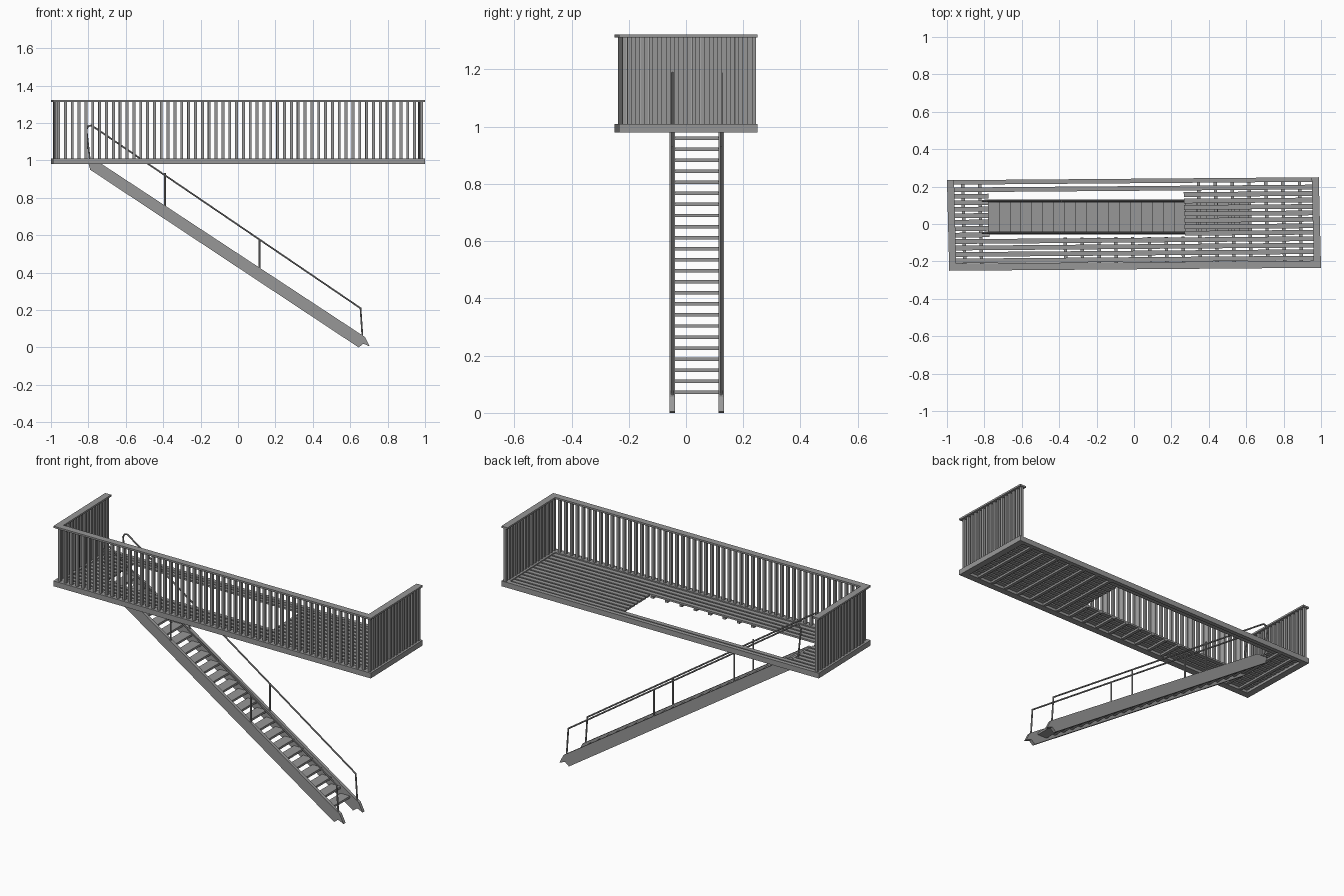
import bpy
import bmesh
from mathutils import Matrix, Vector

cube = bpy.data.objects.get("Cube")
if cube:
    bpy.data.objects.remove(cube, do_unlink=True)

steel = bpy.data.materials.new("grey steel")
steel.use_nodes = True
GREY = (0.31, 0.31, 0.31, 1)
steel.diffuse_color = GREY
steel.node_tree.nodes["Principled BSDF"].inputs["Base Color"].default_value = GREY

# The gallery is slightly skewed in plan
SKEW = Matrix(((1, -0.025, 0, 0), (0.008, 1, 0, 0), (0, 0, 1, 0), (0, 0, 0, 1)))


def finish(name, bm, matrix=None):
    if matrix:
        bm.transform(matrix)
    bmesh.ops.recalc_face_normals(bm, faces=bm.faces)
    mesh = bpy.data.meshes.new(name)
    bm.to_mesh(mesh)
    bm.free()
    mesh.materials.append(steel)
    obj = bpy.data.objects.new(name, mesh)
    bpy.context.collection.objects.link(obj)
    return obj


def boxes(name, spans, matrix=None):
    """One object from (x0, x1, y0, y1, z0, z1) boxes."""
    bm = bmesh.new()
    for x0, x1, y0, y1, z0, z1 in spans:
        place = Matrix.Translation(((x0 + x1) / 2, (y0 + y1) / 2, (z0 + z1) / 2))
        size = Matrix.Diagonal((x1 - x0, y1 - y0, z1 - z0, 1))
        bmesh.ops.create_cube(bm, size=1, matrix=place @ size)
    return finish(name, bm, matrix)


def spread(start, end, count):
    return [start + (end - start) * i / (count - 1) for i in range(count)]


# Gallery frame and handrail share a footprint; the back has no handrail
END, SIDE, RAIL = 0.994, 0.242, 0.038
front = (-END, END, -SIDE, -SIDE + RAIL)
left = (END - RAIL, END, -SIDE + RAIL, SIDE)
right = (-END, -END + RAIL, -SIDE + RAIL, SIDE)
back = (-END + RAIL, END - RAIL, SIDE - 0.024, SIDE)
boxes("gallery_frame", [s + (0.98, 1.01) for s in (front, left, right, back)], SKEW)
boxes("gallery_handrail", [s + (1.312, 1.322) for s in (front, left, right)], SKEW)

# Balusters
H = 0.0075
posts = [(x, -SIDE + RAIL / 2) for x in spread(-0.965, 0.975, 54)]
for x in (-END + RAIL / 2, END - RAIL / 2):
    posts += [(x, y) for y in spread(-0.19, 0.23, 15)]
boxes("balusters", [(x - H, x + H, y - H, y + H, 1.005, 1.314) for x, y in posts], SKEW)

# Deck planks, interrupted by the stair opening
HOLE_X0, HOLE_X1 = -0.775, 0.27
planks = []
for y in spread(-0.19, 0.19, 12):
    split = -0.07 < y < 0.17
    runs = [(-0.96, HOLE_X0), (HOLE_X1, 0.96)] if split else [(-0.96, 0.96)]
    planks += [(a, b, y - 0.0125, y + 0.0125, 0.994, 1.004) for a, b in runs]
boxes("deck_planks", planks, SKEW)

# Joists, cut short beside the opening
joists = []
for x in spread(-0.91, 0.89, 21):
    beside = HOLE_X0 < x < HOLE_X1
    if beside and x < -0.4:
        continue
    joists.append((x - 0.009, x + 0.009, -0.21, -0.07 if beside else 0.225, 0.983, 0.994))
boxes("joists", joists, SKEW)

# Stair stringers
PROFILE = [(-0.80, 0.985), (-0.735, 0.985), (0.68, 0.055), (0.705, 0.005),
           (0.67, 0.02), (0.645, 0.0), (-0.79, 0.95)]
STRINGERS = {"right": -0.048, "left": 0.123}
for side, y in STRINGERS.items():
    bm = bmesh.new()
    face = bm.faces.new([bm.verts.new((x, y - 0.009, z)) for x, z in PROFILE])
    new = bmesh.ops.extrude_face_region(bm, geom=[face])["geom"]
    verts = [v for v in new if isinstance(v, bmesh.types.BMVert)]
    bmesh.ops.translate(bm, verts=verts, vec=(0, 0.018, 0))
    finish(side + "_stringer", bm)

# Treads follow the slope of the stringers
treads = []
for z in spread(0.072, 0.96, 24):
    x = (0.465 - z) * 1.515
    treads.append((x - 0.03, x + 0.03, -0.042, 0.117, z - 0.006, z + 0.006))
boxes("stair_treads", treads)

# Stair handrails with posts, as thin tubes
PATHS = [[(0.665, 0.06), (0.655, 0.21), (-0.765, 1.175), (-0.785, 1.187),
          (-0.80, 1.183), (-0.81, 1.165), (-0.79, 0.98)],
         [(-0.39, 0.74), (-0.39, 0.93)],
         [(0.115, 0.41), (0.115, 0.577)]]


def tube(bm, a, b, radius=0.0045):
    axis = b - a
    turn = axis.to_track_quat('Z', 'Y').to_matrix().to_4x4()
    bmesh.ops.create_cone(bm, cap_ends=True, segments=8, radius1=radius, radius2=radius,
                          depth=axis.length + radius,
                          matrix=Matrix.Translation((a + b) / 2) @ turn)


for side, y in STRINGERS.items():
    bm = bmesh.new()
    for path in PATHS:
        points = [Vector((x, y, z)) for x, z in path]
        for a, b in zip(points, points[1:]):
            tube(bm, a, b)
    finish(side + "_stair_handrail", bm)
